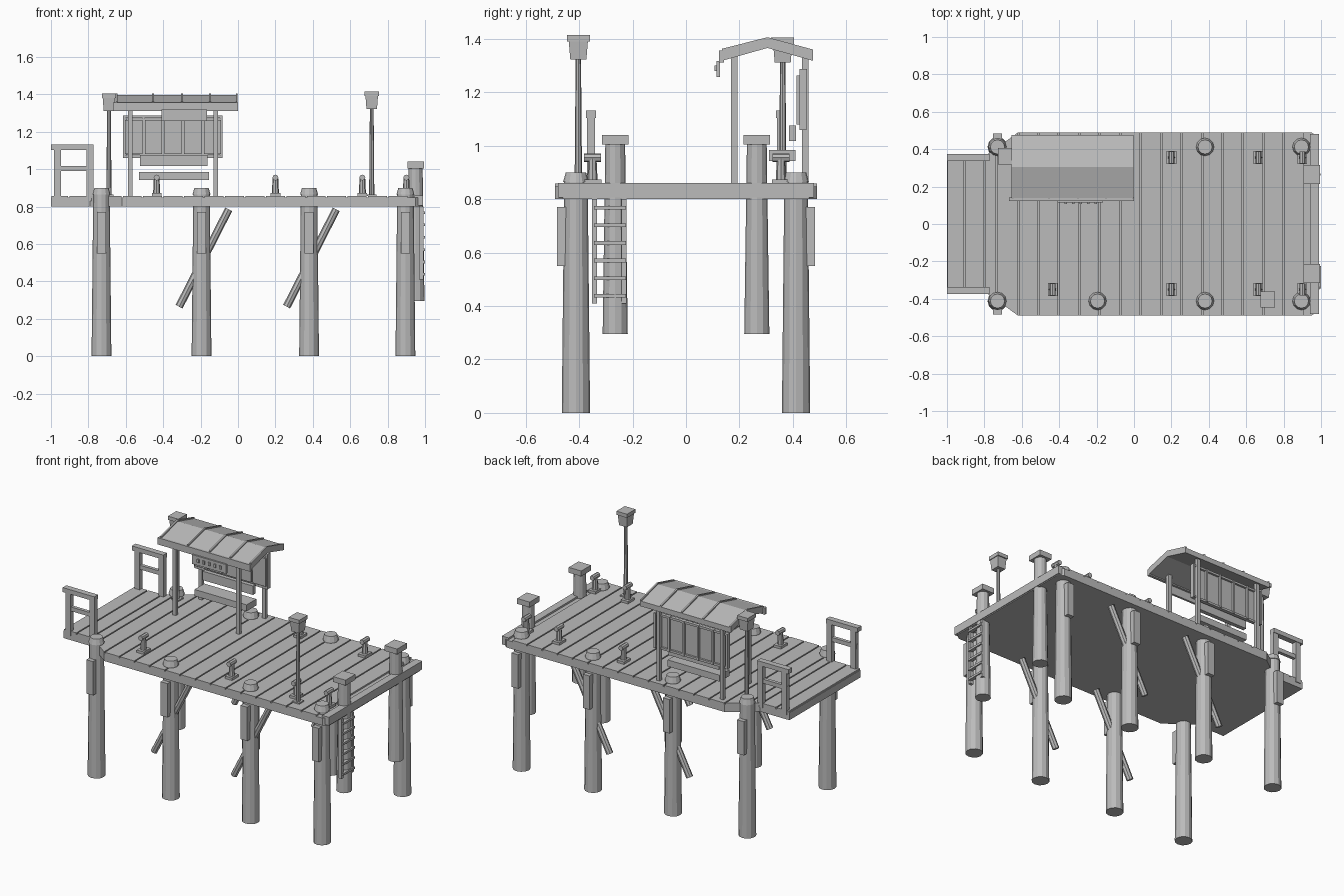
import bpy, bmesh, math
from mathutils import Vector

if "Cube" in bpy.data.objects:
    bpy.data.objects.remove(bpy.data.objects["Cube"], do_unlink=True)

grey = bpy.data.materials.new("weathered_grey")
grey.use_nodes = True
COLOUR = (0.5, 0.5, 0.5, 1)
grey.diffuse_color = COLOUR
grey.node_tree.nodes["Principled BSDF"].inputs["Base Color"].default_value = COLOUR


def finish(name, bm):
    bmesh.ops.recalc_face_normals(bm, faces=bm.faces)
    mesh = bpy.data.meshes.new(name)
    bm.to_mesh(mesh)
    bm.free()
    mesh.materials.append(grey)
    obj = bpy.data.objects.new(name, mesh)
    bpy.context.collection.objects.link(obj)
    return obj


def box(name, x, y, z, flare=1.0):
    """Box from (min, max) ranges; flare widens its top."""
    bm = bmesh.new()
    bmesh.ops.create_cube(bm, size=1)
    for v in bm.verts:
        k = flare if v.co.z > 0 else 1.0
        v.co = [(r[0] + r[1]) / 2 + c * s * (r[1] - r[0])
                for r, c, s in zip((x, y, z), v.co, (k, k, 1))]
    return finish(name, bm)


def rod(name, start, end, r1, r2, sides=12):
    """Tapered rod between two points."""
    a, b = Vector(start), Vector(end)
    bm = bmesh.new()
    bmesh.ops.create_cone(bm, cap_ends=True, segments=sides, radius1=r1, radius2=r2,
                          depth=(b - a).length)
    turn = (b - a).to_track_quat('Z', 'Y')
    for v in bm.verts:
        v.co = turn @ v.co + (a + b) / 2
    return finish(name, bm)


def prism(name, points, direction):
    """Closed outline pushed along a direction."""
    bm = bmesh.new()
    face = bm.faces.new([bm.verts.new(p) for p in points])
    new = bmesh.ops.extrude_face_region(bm, geom=[face])["geom"]
    bmesh.ops.translate(bm, vec=direction,
                        verts=[g for g in new if isinstance(g, bmesh.types.BMVert)])
    return finish(name, bm)


def mid(c, w):
    return (c - w / 2, c + w / 2)


# Deck slab with a narrowed end
half = [(-1, .365), (-.79, .365), (-.62, .49), (.95, .49), (.985, .46)]
outline = half + [(x, -y) for x, y in reversed(half)]
prism("deck_slab", [(x, y, .80) for x, y in outline], (0, 0, .048))


def half_width(x):
    if x < -.79:
        return .365
    return min(.49, .365 + (x + .79) * .125 / .17)


# Planks separated by narrow gaps
seams = [-1, -.905, -.80, -.735] + [-.62 + .1093 * i for i in range(15)]
for a, b in zip(seams, seams[1:]):
    a, b = a + .004, min(b - .004, .938)
    wa, wb = half_width(a), half_width(b)
    prism("deck_plank", [(a, -wa, .846), (b, -wb, .846), (b, wb, .846), (a, wa, .846)],
          (0, 0, .012))
box("end_beam", (.942, .99), (-.48, .48), (.806, .86))

# Piles with caps, fenders and diagonal braces
for side in (-1, 1):
    y = side * .412
    for i, x in enumerate((-.73, -.195, .38, .895)):
        rod("pile", (x, y, 0), (x, y, .87), .053, .044)
        rod("pile_cap", (x, y, .865), (x, y, .90), .048, .038)
        box("pile_fender", mid(x, .048), mid(side * .466, .034), (.55, .77))
        if i in (1, 2):
            rod("diagonal_brace", (x - .12, y, .265), (x + .145, y, .785), .021, .021, 8)

# Tall posts at the ladder end
for y in (-.265, .265):
    rod("end_post", (.95, y, .295), (.95, y, 1.01), .047, .037)
    box("end_post_cap", mid(.95, .09), mid(y, .10), (1.005, 1.04))

# Ladder
for y in (-.342, -.232):
    box("ladder_rail", (.968, .992), mid(y, .018), (.41, .80))
for i in range(6):
    box("ladder_rung", (.975, 1.0), (-.345, -.225), mid(.438 + .066 * i, .014))

# Mooring bollards
for y, xs in ((-.35, (-.435, .2, .665, .9)), (.355, (.2, .665, .9))):
    for x in xs:
        box("bollard_base", mid(x, .052), mid(y, .068), (.856, .874))
        rod("bollard_post", (x, y, .87), (x, y, .955), .019, .015, 8)
        rod("bollard_bar", (x, y - .032, .955), (x, y + .032, .955), .016, .016, 8)

# Lamp posts
for x, y, top in ((.715, -.403, 1.415), (-.69, .362, 1.405)):
    box("lamp_foot", mid(x, .05), mid(y, .05), (.856, .866))
    rod("lamp_pole", (x, y, .86), (x, y, top - .09), .014, .010, 8)
    box("lamp_head", mid(x, .056), mid(y, .06), (top - .093, top - .022), 1.2)
    box("lamp_cap", mid(x, .076), mid(y, .086), (top - .024, top))

# Railings on the narrowed end
for y in (-.355, .355):
    for x in (-.965, -.792):
        box("railing_post", mid(x, .037), mid(y, .03), (.83, 1.11))
    box("railing_top", (-1, -.773), mid(y, .038), (1.103, 1.132))
    box("railing_middle", (-.985, -.775), mid(y, .022), (.99, 1.017))

# Shelter posts and rear board wall
for x in (-.577, -.12):
    box("shelter_front_post", mid(x, .024), mid(.18, .024), (.856, 1.34))
    box("shelter_back_post", mid(x, .024), mid(.447, .024), (.856, 1.34))
box("wall_backing", (-.60, -.095), (.425, .437), (1.075, 1.27))
for i in range(5):
    x = -.557 + .105 * i
    box("wall_board", mid(x, .092), (.413, .428), (1.08, 1.262))
for x in (-.608, -.505, -.40, -.295, -.19, -.09):
    box("wall_batten", mid(x, .012), (.424, .452), (1.06, 1.288))
for z in (1.066, 1.28):
    box("wall_rail", (-.61, -.085), (.424, .446), mid(z, .014))

# Pitched roof with ribs
roof = [(.135, 1.355), (.305, 1.398), (.475, 1.352), (.475, 1.318), (.305, 1.366), (.135, 1.318)]
prism("roof", [(-.655, y, z) for y, z in roof], (.652, 0, 0))
for x in (-.655, -.46, -.305, -.155, -.012):
    prism("roof_rib", [(x, y, z + (.008 if i < 3 else 0)) for i, (y, z) in enumerate(roof)],
          (.010, 0, 0))
box("front_fascia", (-.667, 0), (.124, .142), (1.312, 1.356))

# Hanging board with studs under the front eave
box("hanging_board", (-.41, -.165), (.114, .128), (1.258, 1.318))
for i in range(5):
    box("board_stud", mid(-.365 + .04 * i, .014), (.107, .116), mid(1.29, .022))

# Bench
box("bench_seat", (-.53, -.155), (.31, .41), (.942, .984))
box("bench_back", (-.525, -.162), (.385, .412), (1.018, 1.076))
